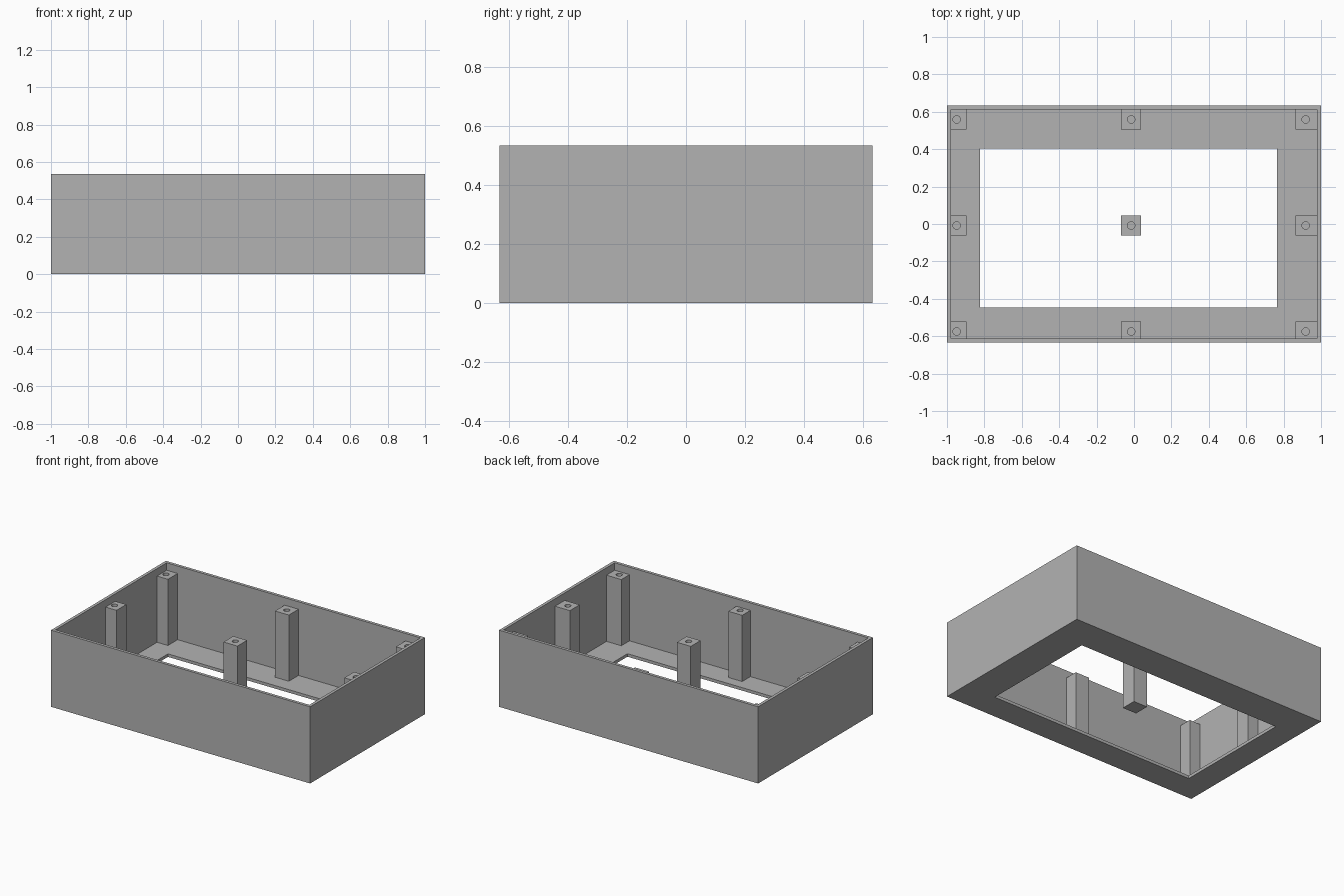
import bpy, bmesh, math
from mathutils import Matrix, Vector

cube = bpy.data.objects.get("Cube")
if cube:
    bpy.data.objects.remove(cube, do_unlink=True)

HALF_X, HALF_Y, HEIGHT = 1.0, 0.633, 0.535
WALL = 0.021
POST, POST_TOP = 0.107, 0.483
HOLE_RADIUS, HOLE_DEPTH = 0.02, 0.2

grey = bpy.data.materials.new("plain grey")
grey.use_nodes = True
colour = (0.45, 0.45, 0.45, 1)
grey.diffuse_color = colour
grey.node_tree.nodes["Principled BSDF"].inputs["Base Color"].default_value = colour


def make_object(name, bm):
    bmesh.ops.recalc_face_normals(bm, faces=bm.faces)
    mesh = bpy.data.meshes.new(name)
    bm.to_mesh(mesh)
    bm.free()
    mesh.materials.append(grey)
    obj = bpy.data.objects.new(name, mesh)
    bpy.context.collection.objects.link(obj)
    return obj


def rectangle(bm, x0, x1, y0, y1, z):
    return [bm.verts.new((x, y, z)) for x, y in ((x0, y0), (x1, y0), (x1, y1), (x0, y1))]


# Open tray: a closed chain of rectangles from outside, over the rim, to the floor opening
outer = (-HALF_X, HALF_X, -HALF_Y, HALF_Y)
inner = (-HALF_X + WALL, HALF_X - WALL, -HALF_Y + WALL, HALF_Y - WALL)
opening = (-0.823, 0.765, -0.447, 0.403)
bm = bmesh.new()
rings = [rectangle(bm, *r, z) for r, z in (
    (outer, 0), (outer, HEIGHT), (inner, HEIGHT),
    (inner, WALL), (opening, WALL), (opening, 0))]
for a, b in zip(rings, rings[1:] + rings[:1]):
    for i in range(4):
        j = (i + 1) % 4
        bm.faces.new((a[i], a[j], b[j], b[i]))
make_object("tray", bm)


def post_span(centre, half):
    # Posts at the edges run into the wall without reaching its outside
    limit = half - WALL / 2
    low, high = centre - POST / 2, centre + POST / 2
    if low < -half + 2 * WALL:
        low = -limit
    if high > half - 2 * WALL:
        high = limit
    return low, high


# Screw posts on a three by three grid, each with a blind hole in the top
columns = {"right": -0.948, "middle": -0.015, "left": 0.918}
rows = {"front": -0.575, "centre": -0.008, "back": 0.559}
for row, y in rows.items():
    for column, x in columns.items():
        bm = bmesh.new()
        span = post_span(x, HALF_X) + post_span(y, HALF_Y)
        bottom = rectangle(bm, *span, WALL)
        top = rectangle(bm, *span, POST_TOP)
        bm.faces.new(bottom)
        bm.faces.new(top)
        for i in range(4):
            j = (i + 1) % 4
            bm.faces.new((bottom[i], bottom[j], top[j], top[i]))
        post = make_object(f"{row}_{column}_post", bm)

        bm = bmesh.new()
        bmesh.ops.create_cone(bm, cap_ends=True, segments=24, radius1=HOLE_RADIUS,
                              radius2=HOLE_RADIUS, depth=2 * HOLE_DEPTH,
                              matrix=Matrix.Translation(Vector((x, y, POST_TOP))))
        cutter = make_object("hole_cutter", bm)
        cutter.hide_render = True

        cut = post.modifiers.new("screw hole", 'BOOLEAN')
        cut.operation = 'DIFFERENCE'
        cut.solver = 'EXACT'
        cut.object = cutter
        bpy.ops.object.select_all(action='DESELECT')
        post.select_set(True)
        bpy.context.view_layer.objects.active = post
        bpy.ops.object.modifier_apply(modifier=cut.name)
        bpy.data.objects.remove(cutter, do_unlink=True)
        bpy.ops.object.shade_smooth_by_angle(angle=math.radians(30))
